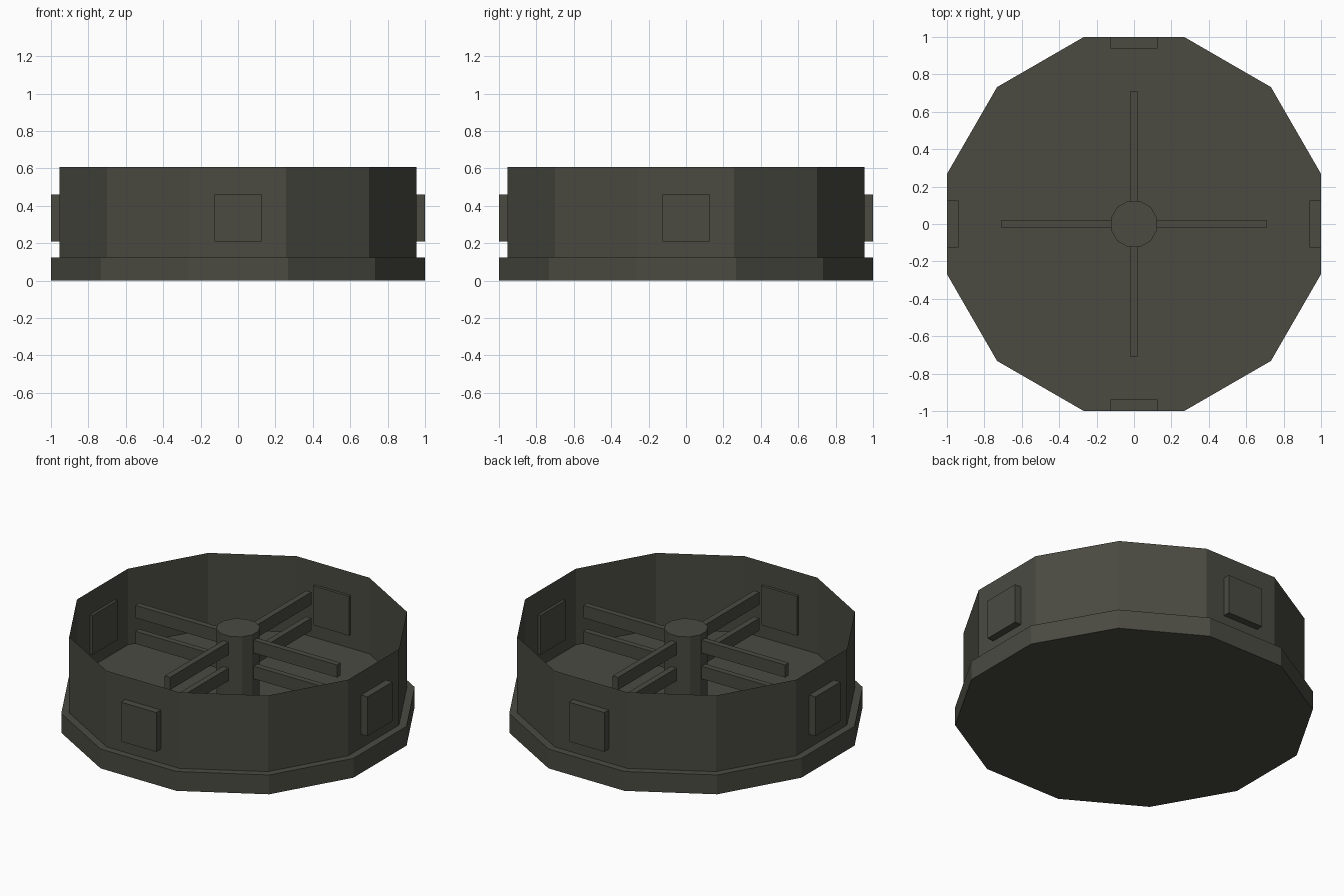
import bpy, bmesh, math
from mathutils import Matrix

if "Cube" in bpy.data.objects:
    bpy.data.objects.remove(bpy.data.objects["Cube"])

mat = bpy.data.materials.new("dark olive grey")
mat.diffuse_color = (0.069, 0.069, 0.055, 1)
mat.use_nodes = True
mat.node_tree.nodes["Principled BSDF"].inputs["Base Color"].default_value = mat.diffuse_color


def finish(name, bm):
    me = bpy.data.meshes.new(name)
    bm.to_mesh(me)
    bm.free()
    me.materials.append(mat)
    ob = bpy.data.objects.new(name, me)
    bpy.context.collection.objects.link(ob)
    return ob


def prism(name, apothem, z0, z1, caps=True):
    """Twelve-sided prism with flat sides facing the axes."""
    bm = bmesh.new()
    r = apothem / math.cos(math.pi / 12)
    rings = [[bm.verts.new((r * math.cos(math.radians(15 + 30 * i)),
                            r * math.sin(math.radians(15 + 30 * i)), z))
              for i in range(12)] for z in (z0, z1)]
    lo, hi = rings
    for i in range(12):
        j = (i + 1) % 12
        bm.faces.new((lo[i], lo[j], hi[j], hi[i]))
    if caps:
        bm.faces.new(lo[::-1])
        bm.faces.new(hi)
    return finish(name, bm)


def radial_box(name, angle, r0, r1, width, z0, z1):
    """Box reaching from radius r0 to r1, turned about z."""
    bm = bmesh.new()
    m = (Matrix.Rotation(angle, 4, 'Z')
         @ Matrix.Translation(((r0 + r1) / 2, 0, (z0 + z1) / 2))
         @ Matrix.Diagonal((r1 - r0, width, z1 - z0, 1)))
    bmesh.ops.create_cube(bm, size=1, matrix=m)
    return finish(name, bm)


# Base plate, thin open wall, central hub
prism("base_plate", 1.0, 0, 0.123)
prism("outer_wall", 0.955, 0.123, 0.607, caps=False)
prism("hub", 0.123, 0.123, 0.585)

# Four wall plates and two tiers of four spokes
for i, side in enumerate(("right", "back", "left", "front")):
    a = i * math.pi / 2
    radial_box(side + "_wall_plate", a, 0.937, 1.0, 0.25, 0.21, 0.46)
    radial_box(side + "_lower_spoke", a, 0.10, 0.71, 0.038, 0.30, 0.38)
    radial_box(side + "_upper_spoke", a, 0.10, 0.71, 0.038, 0.465, 0.545)
